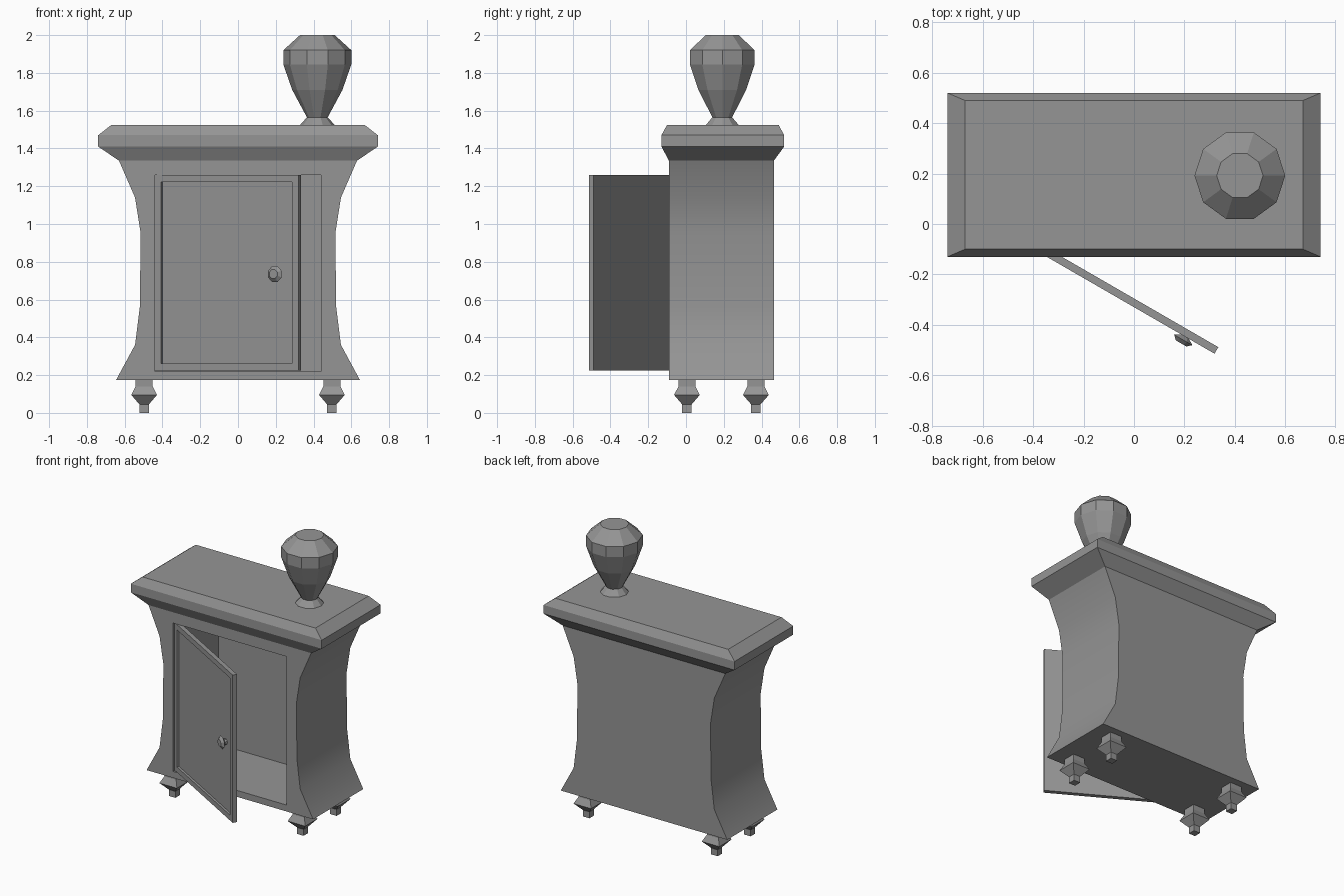
import bpy, bmesh
from math import cos, sin, pi, radians
from mathutils import Matrix, Vector

old = bpy.data.objects.get("Cube")
if old:
    bpy.data.objects.remove(old, do_unlink=True)

GREY = (0.3, 0.3, 0.3, 1)
mat = bpy.data.materials.new("plain grey")
mat.use_nodes = True
mat.diffuse_color = GREY
mat.node_tree.nodes["Principled BSDF"].inputs["Base Color"].default_value = GREY


def finish(name, bm):
    bmesh.ops.recalc_face_normals(bm, faces=bm.faces)
    me = bpy.data.meshes.new(name)
    bm.to_mesh(me)
    bm.free()
    me.materials.append(mat)
    ob = bpy.data.objects.new(name, me)
    bpy.context.collection.objects.link(ob)
    return ob


def loft(name, rings):
    """Capped skin through rings of equal point count."""
    bm = bmesh.new()
    loops = [[bm.verts.new(p) for p in ring] for ring in rings]
    for a, b in zip(loops, loops[1:]):
        for i in range(len(a)):
            j = (i + 1) % len(a)
            bm.faces.new((a[i], a[j], b[j], b[i]))
    bm.faces.new(loops[0])
    bm.faces.new(loops[-1])
    return finish(name, bm)


def rect(half_x, y0, y1, z):
    return [(-half_x, y0, z), (half_x, y0, z), (half_x, y1, z), (-half_x, y1, z)]


def turned(name, profile, sides, start=0.0):
    """Turned solid from (radius, height) pairs."""
    return loft(name, [[(r * cos(start + 2 * pi * k / sides),
                         r * sin(start + 2 * pi * k / sides), z)
                        for k in range(sides)] for r, z in profile])


FRONT, BACK = -0.09, 0.465

# Waisted cabinet body with a hollow behind the doorway
waist = [(0.645, 0.175), (0.545, 0.36), (0.52, 0.56), (0.515, 0.95),
         (0.545, 1.14), (0.63, 1.335)]
body = loft("cabinet_body", [rect(hx, FRONT, BACK, z) for hx, z in waist])
hollow = loft("hollow_cutter", [rect(0.44, FRONT - 0.1, 0.41, z) for z in (0.22, 1.26)])
cut = body.modifiers.new("hollow", "BOOLEAN")
cut.operation = "DIFFERENCE"
cut.solver = "EXACT"
cut.object = hollow
bpy.context.view_layer.objects.active = body
body.select_set(True)
bpy.ops.object.modifier_apply(modifier="hollow")
bpy.data.objects.remove(hollow, do_unlink=True)
bpy.ops.object.shade_smooth_by_angle(angle=radians(35))
body.select_set(False)

# Moulded top slab
loft("top_slab", [rect(0.63, FRONT, BACK, 1.335), rect(0.74, -0.13, 0.52, 1.41),
                  rect(0.74, -0.13, 0.52, 1.47), rect(0.67, -0.1, 0.49, 1.525)])

# Four square-section feet
foot_profile = [(0.025, 0), (0.025, 0.045), (0.068, 0.095), (0.045, 0.14), (0.045, 0.18)]
for side, x in (("right", -0.497), ("left", 0.497)):
    for end, y in (("front", 0.005), ("back", 0.37)):
        foot = turned(f"{end}_{side}_foot", [(h * 2 ** 0.5, z) for h, z in foot_profile],
                      4, pi / 4)
        foot.location = (x, y, 0)

# Faceted finial standing on the slab
finial = turned("finial", [(0.095, 1.52), (0.055, 1.565), (0.133, 1.71),
                           (0.18, 1.845), (0.18, 1.92), (0.092, 2.0)], 10)
finial.location = (0.42, 0.192, 0)

# Open door: local x runs along the door, -y is its outer face
DOOR_W, DOOR_T = 0.877, 0.03
hinge = Matrix.Translation((-0.44, -0.076, 0)) @ Matrix.Rotation(radians(-30), 4, "Z")
bm = bmesh.new()
bmesh.ops.create_cube(bm, size=1, matrix=Matrix.Translation((DOOR_W / 2, DOOR_T / 2, 0.7425))
                      @ Matrix.Diagonal((DOOR_W, DOOR_T, 1.035, 1)))
bm.normal_update()
outer = [f for f in bm.faces if f.normal.y < -0.9]
bmesh.ops.inset_region(bm, faces=outer, thickness=0.053)
bmesh.ops.inset_region(bm, faces=outer, thickness=0)
bmesh.ops.translate(bm, verts=outer[0].verts, vec=Vector((0, 0.016, 0)))
door = finish("door", bm)
door.matrix_world = hinge

# Door knob
knob = turned("door_knob", [(0.02, -0.018), (0.02, 0.0), (0.045, 0.015), (0.026, 0.031)], 8, pi / 8)
knob.matrix_world = hinge @ Matrix.Translation((0.742, 0, 0.735)) @ Matrix.Rotation(pi / 2, 4, "X")
